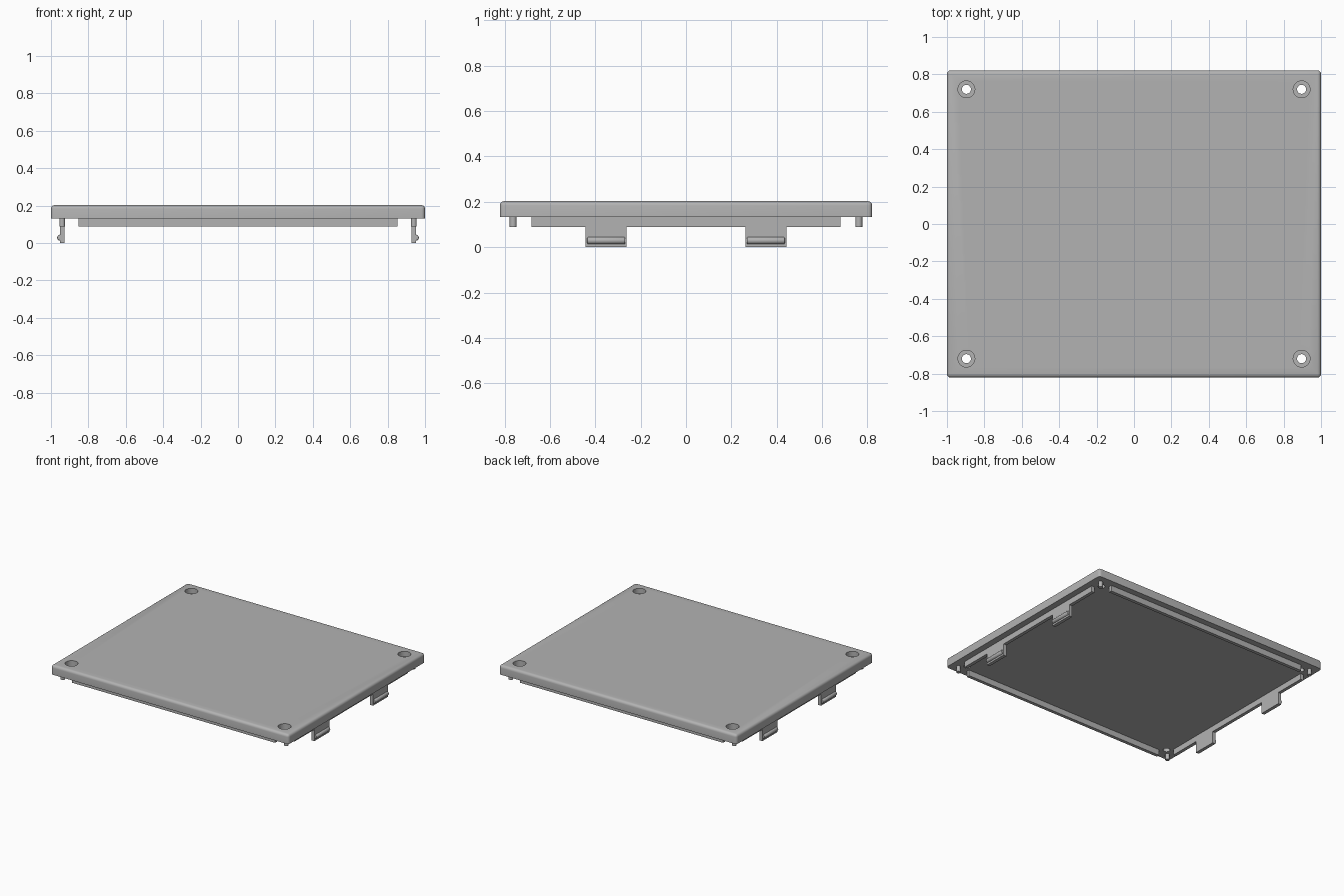
import bpy
import math

if "Cube" in bpy.data.objects:
    bpy.data.objects.remove(bpy.data.objects["Cube"], do_unlink=True)

# Single plastic colour
GREY = (0.45, 0.45, 0.45, 1)
plastic = bpy.data.materials.new("grey_plastic")
plastic.use_nodes = True
plastic.diffuse_color = GREY
plastic.node_tree.nodes["Principled BSDF"].inputs["Base Color"].default_value = GREY

LID_BOTTOM, LID_TOP = 0.132, 0.203
RAIL_BOTTOM = 0.088
SIDE_X, END_Y = 0.94, 0.762
SINK = 0.004  # overlap into the lid


def finish(obj, name):
    obj.name = name
    obj.data.materials.append(plastic)
    return obj


def apply(obj, mod):
    bpy.context.view_layer.objects.active = obj
    bpy.ops.object.modifier_apply(modifier=mod.name)


def bevel(obj, width, segments):
    mod = obj.modifiers.new("round", "BEVEL")
    mod.width, mod.segments = width, segments
    mod.limit_method = "ANGLE"
    apply(obj, mod)


def smooth(obj):
    bpy.ops.object.select_all(action="DESELECT")
    obj.select_set(True)
    bpy.context.view_layer.objects.active = obj
    bpy.ops.object.shade_smooth_by_angle(angle=math.radians(35))


def box(name, x, y, z0, z1, sx, sy):
    bpy.ops.mesh.primitive_cube_add(size=1, location=(x, y, (z0 + z1) / 2))
    obj = bpy.context.object
    obj.scale = (sx, sy, z1 - z0)
    bpy.ops.object.transform_apply(location=False, rotation=False, scale=True)
    return finish(obj, name)


def cylinder(name, x, y, z0, z1, radius, sides=32):
    bpy.ops.mesh.primitive_cylinder_add(vertices=sides, radius=radius, depth=z1 - z0,
                                        location=(x, y, (z0 + z1) / 2))
    return finish(bpy.context.object, name)


def cut(obj, cutter):
    mod = obj.modifiers.new("cut", "BOOLEAN")
    mod.operation, mod.object, mod.solver = "DIFFERENCE", cutter, "EXACT"
    apply(obj, mod)
    bpy.data.objects.remove(cutter, do_unlink=True)


# Lid plate: rounded upright corners and top edges, square bottom edge
lid = box("lid", 0, 0, LID_BOTTOM - 0.05, LID_TOP, 2, 1.642)
bevel(lid, 0.02, 4)
cut(lid, box("trim", 0, 0, -0.2, LID_BOTTOM, 3, 3))

# Counterbored screw holes in the corners
for sx in (-1, 1):
    for sy in (-1, 1):
        x, y = sx * 0.896, sy * 0.72
        cut(lid, cylinder("bore", x, y, LID_TOP - 0.04, LID_TOP + 0.1, 0.045))
        cut(lid, cylinder("hole", x, y, 0, LID_TOP + 0.1, 0.024))
smooth(lid)

# Locating pins outside each screw hole
for sx, side in ((-1, "right"), (1, "left")):
    for sy, end in ((-1, "front"), (1, "back")):
        pin = cylinder(f"{end}_{side}_pin", sx * SIDE_X, sy * END_Y,
                       RAIL_BOTTOM, LID_BOTTOM + SINK, 0.015, 24)
        smooth(pin)

# Front and back rails
for sy, end in ((-1, "front"), (1, "back")):
    box(f"{end}_rail", 0, sy * END_Y, RAIL_BOTTOM, LID_BOTTOM + SINK, 1.708, 0.025)

# Side rails with snap clips
for sx, side in ((-1, "right"), (1, "left")):
    box(f"{side}_rail", sx * SIDE_X, 0, RAIL_BOTTOM, LID_BOTTOM + SINK, 0.025, 1.362)
    for sy, end in ((-1, "front"), (1, "back")):
        y = sy * 0.352
        box(f"{end}_{side}_clip", sx * SIDE_X, y, 0, RAIL_BOTTOM, 0.025, 0.18)
        # Rounded catch on the outer face of the clip
        catch = cylinder(f"{end}_{side}_catch", sx * 0.951, y, -0.084, 0.084, 0.016, 24)
        catch.location.z = 0.029
        catch.rotation_euler.x = math.pi / 2
        bevel(catch, 0.006, 2)
        smooth(catch)
